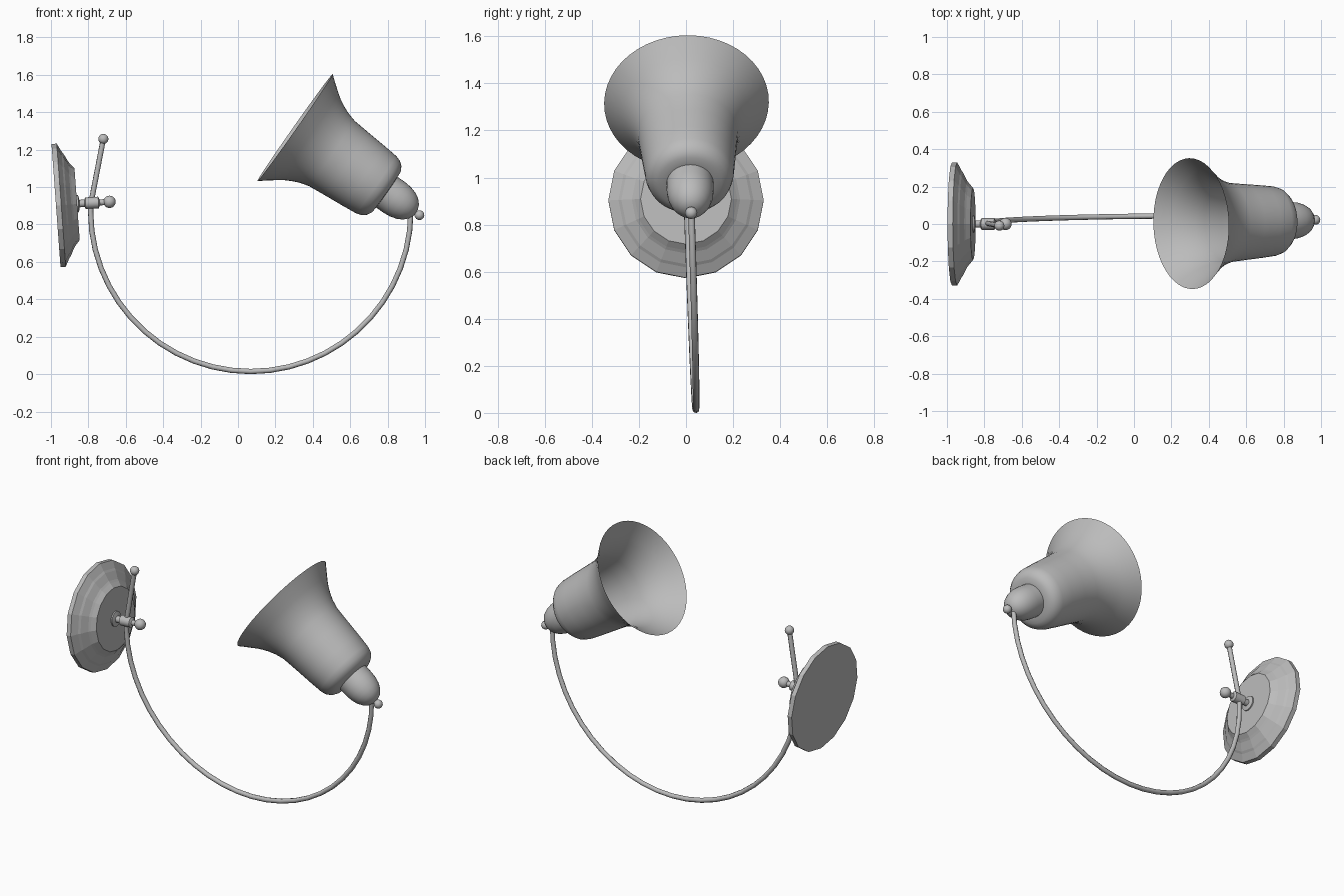
import bpy, math
from mathutils import Vector

cube = bpy.data.objects.get("Cube")
if cube:
    bpy.data.objects.remove(cube, do_unlink=True)

GREY = (0.5, 0.5, 0.5, 1.0)
metal = bpy.data.materials.new("grey_metal")
metal.use_nodes = True
metal.diffuse_color = GREY
metal.node_tree.nodes["Principled BSDF"].inputs["Base Color"].default_value = GREY


def finish(obj, smooth_angle=None):
    """Assign the material and shading."""
    obj.data.materials.clear()
    obj.data.materials.append(metal)
    bpy.ops.object.select_all(action='DESELECT')
    obj.select_set(True)
    bpy.context.view_layer.objects.active = obj
    if smooth_angle:
        bpy.ops.object.shade_smooth_by_angle(angle=math.radians(smooth_angle))


def lathe(name, profile, start, toward, sides, smooth_angle=None, cap_start=True):
    """Spin (distance, radius) pairs around the axis from start to toward."""
    start = Vector(start)
    turn = (Vector(toward) - start).to_track_quat('Z', 'Y')
    verts, faces = [], []
    for t, r in profile:
        for i in range(sides):
            a = 2 * math.pi * i / sides
            verts.append(start + turn @ Vector((r * math.cos(a), r * math.sin(a), t)))
    for k in range(len(profile) - 1):
        for i in range(sides):
            j = (i + 1) % sides
            faces.append((k * sides + i, k * sides + j,
                          (k + 1) * sides + j, (k + 1) * sides + i))
    if cap_start:
        faces.append(tuple(reversed(range(sides))))
    last = (len(profile) - 1) * sides
    faces.append(tuple(range(last, last + sides)))
    mesh = bpy.data.meshes.new(name)
    mesh.from_pydata(verts, [], faces)
    obj = bpy.data.objects.new(name, mesh)
    bpy.context.collection.objects.link(obj)
    finish(obj, smooth_angle)
    return obj


def ball(name, centre, radius):
    bpy.ops.mesh.primitive_uv_sphere_add(segments=20, ring_count=12,
                                         radius=radius, location=centre)
    obj = bpy.context.object
    obj.name = name
    finish(obj, 60)


# Key points
plate_centre = (-0.973, 0, 0.901)
plate_front = (-0.861, 0, 0.911)
knob_centre = (-0.687, 0, 0.921)
rim_centre = (0.305, 0.002, 1.318)
tip_centre = (0.97, 0.022, 0.85)
arm_top = (-0.72, -0.009, 1.257)

# Stepped wall plate, faceted
lathe("wall_plate",
      [(0, 0.33), (0.028, 0.33), (0.05, 0.287), (0.059, 0.275), (0.082, 0.23),
       (0.091, 0.218), (0.113, 0.193)],
      plate_centre, (0.024, 0, 0.974), 16)

# Turned stem holding the arm, with its end knob
lathe("stem",
      [(-0.01, 0.046), (0.008, 0.046), (0.014, 0.02), (0.04, 0.02), (0.046, 0.031),
       (0.115, 0.031), (0.122, 0.016), (0.17, 0.016)],
      plate_front, knob_centre, 16, 35)
ball("stem_knob", knob_centre, 0.033)

# Curved arm: straight upper rod running into a half circle
centre_x, centre_z, radius = 0.068, 0.87, 0.856
path = [arm_top, (-0.785, 0.004, 0.92)]
steps = 26
for i in range(steps + 1):
    a = math.pi * (1 + i / steps)
    x, z = centre_x + radius * math.cos(a), centre_z + radius * math.sin(a)
    path.append((x, 0.013 + 0.01 * x - 0.033 * (z - centre_z), z))
curve = bpy.data.curves.new("arm", 'CURVE')
curve.dimensions = '3D'
curve.bevel_depth = 0.0145
curve.bevel_resolution = 2
curve.use_fill_caps = True
spline = curve.splines.new('POLY')
spline.points.add(len(path) - 1)
for point, co in zip(spline.points, path):
    point.co = (*co, 1)
arm = bpy.data.objects.new("arm", curve)
bpy.context.collection.objects.link(arm)
bpy.ops.object.select_all(action='DESELECT')
arm.select_set(True)
bpy.context.view_layer.objects.active = arm
bpy.ops.object.convert(target='MESH')
finish(bpy.context.object, 50)
ball("arm_knob", arm_top, 0.027)

# Bell shade, open at the rim
lathe("shade",
      [(0, 0.35), (0.028, 0.327), (0.057, 0.305), (0.085, 0.283), (0.115, 0.263),
       (0.15, 0.244), (0.19, 0.227), (0.24, 0.213), (0.34, 0.204), (0.45, 0.195),
       (0.53, 0.187), (0.56, 0.178), (0.583, 0.16), (0.597, 0.135), (0.6, 0.1)],
      rim_centre, tip_centre, 48, 45, cap_start=False)

# Socket cup and its finial
lathe("socket_cup",
      [(0.595, 0.1), (0.65, 0.1), (0.69, 0.096), (0.725, 0.086), (0.755, 0.07),
       (0.778, 0.046), (0.79, 0.018)],
      rim_centre, tip_centre, 32, 45)
ball("finial", tip_centre, 0.026)
